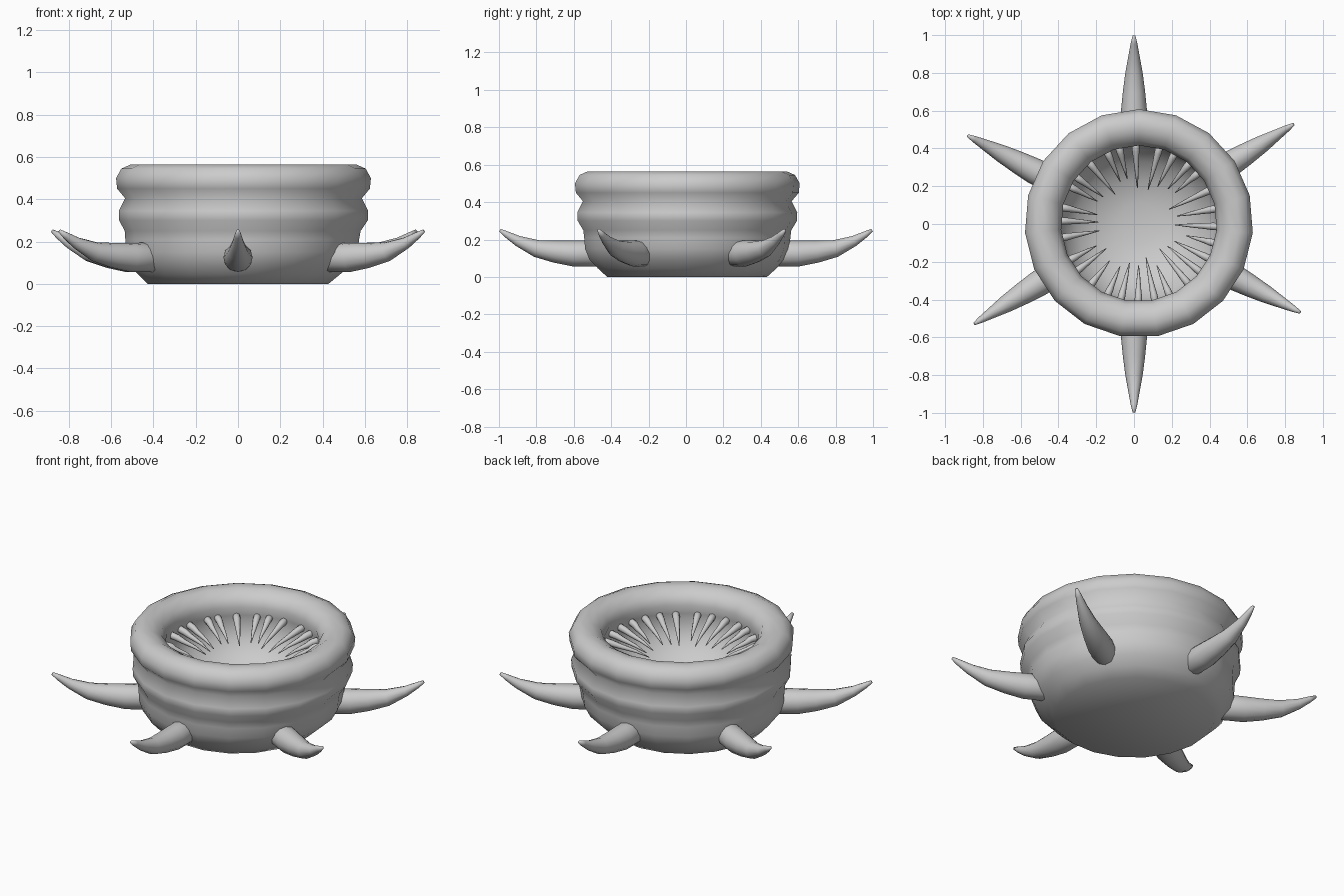
import bpy, bmesh, math, random
from mathutils import Vector

cube = bpy.data.objects.get("Cube")
if cube:
    bpy.data.objects.remove(cube, do_unlink=True)
random.seed(4)

grey = bpy.data.materials.new("plain grey")
grey.use_nodes = True
grey.diffuse_color = (0.6, 0.6, 0.6, 1)
grey.node_tree.nodes["Principled BSDF"].inputs["Base Color"].default_value = grey.diffuse_color


def skin(name, rings, cap_start=True):
    """Join equal rings of points into a smooth closed skin."""
    bm = bmesh.new()
    loops = [[bm.verts.new(p) for p in ring] for ring in rings]
    n = len(loops[0])
    for a, b in zip(loops, loops[1:]):
        for i in range(n):
            j = (i + 1) % n
            bm.faces.new((a[i], a[j], b[j], b[i]))
    for loop in (loops[0], loops[-1]):
        mid = bm.verts.new(sum((v.co for v in loop), Vector()) / n)
        for i in range(n):
            bm.faces.new((loop[i], loop[(i + 1) % n], mid))
    bmesh.ops.recalc_face_normals(bm, faces=bm.faces)
    for f in bm.faces:
        f.smooth = True
    mesh = bpy.data.meshes.new(name)
    bm.to_mesh(mesh)
    bm.free()
    mesh.materials.append(grey)
    obj = bpy.data.objects.new(name, mesh)
    bpy.context.collection.objects.link(obj)
    return obj


def horn(name, path, angle, sides, centre=(0, 0)):
    """Tapered tube along (radius, height, thickness) points, turned about z."""
    out = Vector((math.cos(angle), math.sin(angle), 0))
    side = Vector((-out.y, out.x, 0))
    rings = []
    for k, (r, z, t) in enumerate(path):
        a, b = path[max(k - 1, 0)], path[min(k + 1, len(path) - 1)]
        along = (out * (b[0] - a[0]) + Vector((0, 0, b[1] - a[1]))).normalized()
        up = along.cross(side)
        mid = Vector((centre[0], centre[1], 0)) + out * r + Vector((0, 0, z))
        rings.append([mid + t * (side * math.cos(q) + up * math.sin(q))
                      for q in (math.tau * i / sides for i in range(sides))])
    return skin(name, rings)


# Folded body, rolled rim and hollow bowl: radius, height, sideways shift
SIDES = 19
profile = [(0.43, 0, 0), (0.48, 0.045, 0.005), (0.525, 0.09, 0.01), (0.55, 0.15, 0.018),
           (0.555, 0.21, 0.02), (0.56, 0.25, 0.022), (0.59, 0.30, 0.026), (0.592, 0.345, 0.026),
           (0.562, 0.405, 0.026), (0.60, 0.45, 0.026), (0.605, 0.50, 0.026), (0.58, 0.545, 0.026),
           (0.535, 0.565, 0.026), (0.485, 0.56, 0.026), (0.435, 0.53, 0.026), (0.413, 0.48, 0.026),
           (0.42, 0.43, 0.026), (0.425, 0.37, 0.026), (0.40, 0.29, 0.026), (0.33, 0.21, 0.026),
           (0.23, 0.155, 0.026), (0.11, 0.125, 0.026)]
rings = []
for r, z, shift in profile:
    turns = [math.pi / 2 + math.tau * i / SIDES for i in range(SIDES)]
    rings.append([(shift + r * math.cos(t), 0.003 + r * math.sin(t), z) for t in turns])
skin("folded_body", rings)

# Six upturned spikes around the base
spike = [(0.43, 0.125, 0.055), (0.46, 0.125, 0.07), (0.6, 0.125, 0.069), (0.7, 0.135, 0.059),
         (0.8, 0.152, 0.046), (0.9, 0.193, 0.028), (0.96, 0.228, 0.017), (0.995, 0.25, 0.008)]
for i, degrees in enumerate((90, 152, 212, 270, 332, 392)):
    horn(f"spike_{i + 1}", spike, math.radians(degrees), 12)

# Ring of small curved teeth inside the mouth
TEETH = 28
for i in range(TEETH):
    tip = random.uniform(0.17, 0.26)
    reach = 0.42 - tip
    tooth = [(0.43, 0.425, 0.012), (0.415, 0.425, 0.02), (0.385, 0.418, 0.019),
             (0.42 - reach * 0.35, 0.403, 0.015), (0.42 - reach * 0.7, 0.38, 0.009),
             (tip, 0.35, 0.002)]
    angle = math.tau * i / TEETH + random.uniform(-0.05, 0.05)
    horn(f"tooth_{i + 1}", tooth, angle, 8, (0.026, 0.003))
